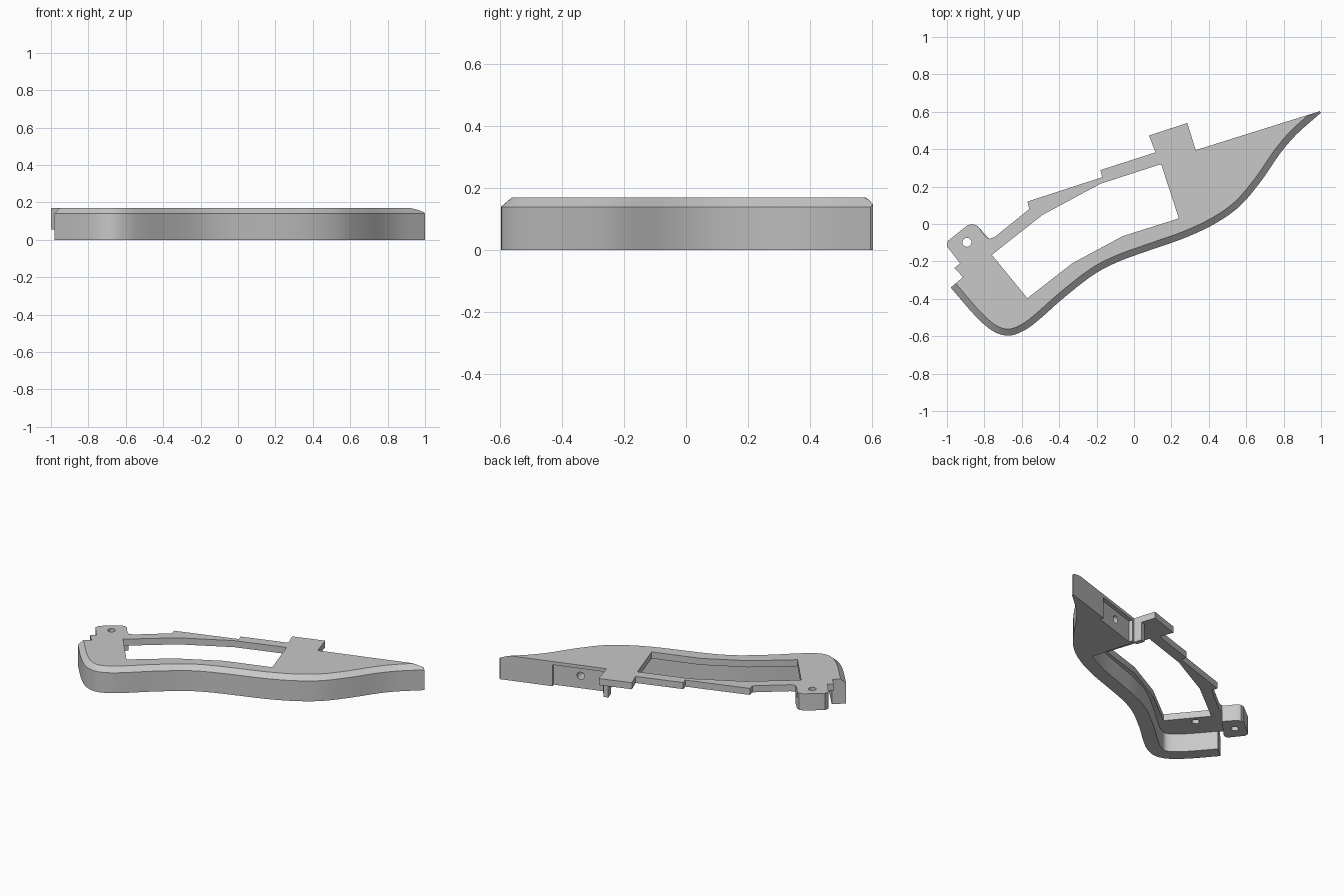
import bpy, bmesh, math
from mathutils import Vector

cube = bpy.data.objects.get("Cube")
if cube:
    bpy.data.objects.remove(cube, do_unlink=True)

grey = bpy.data.materials.new("plain grey")
grey.use_nodes = True
grey.diffuse_color = (0.58, 0.58, 0.58, 1)
grey.node_tree.nodes["Principled BSDF"].inputs["Base Color"].default_value = grey.diffuse_color

TOP, UNDER, RIM = 0.17, 0.125, 0.14
WALL, BEVEL = 0.09, 0.035


def vecs(*points):
    return [Vector(p) for p in points]


def finish(obj):
    """Clean the mesh, orient its faces, colour it and smooth its curved sides."""
    bm = bmesh.new()
    bm.from_mesh(obj.data)
    bmesh.ops.remove_doubles(bm, verts=bm.verts, dist=0.0005)
    bmesh.ops.recalc_face_normals(bm, faces=bm.faces)
    bm.to_mesh(obj.data)
    bm.free()
    obj.data.materials.clear()
    obj.data.materials.append(grey)
    bpy.ops.object.select_all(action='DESELECT')
    obj.select_set(True)
    bpy.context.view_layer.objects.active = obj
    bpy.ops.object.shade_smooth_by_angle(angle=math.radians(30))
    return obj


def slab(name, loops, z0, z1):
    """Extrude a flat outline; any further loops are holes."""
    curve = bpy.data.curves.new(name, 'CURVE')
    curve.dimensions, curve.fill_mode = '2D', 'BOTH'
    curve.extrude = (z1 - z0) / 2
    for loop in loops:
        spline = curve.splines.new('POLY')
        spline.points.add(len(loop) - 1)
        for point, p in zip(spline.points, loop):
            point.co = (p[0], p[1], 0, 1)
        spline.use_cyclic_u = True
    obj = bpy.data.objects.new(name, curve)
    bpy.context.collection.objects.link(obj)
    bpy.ops.object.select_all(action='DESELECT')
    obj.select_set(True)
    bpy.context.view_layer.objects.active = obj
    bpy.ops.object.convert(target='MESH')
    obj = bpy.context.object
    for v in obj.data.vertices:
        v.co.z += (z0 + z1) / 2
    return finish(obj)


def circle(centre, r, n=24):
    return [centre + Vector((math.cos(a), math.sin(a))) * r
            for a in (2 * math.pi * i / n for i in range(n))]


def drill(obj, centre, axis, r, depth):
    """Cut a round blind hole."""
    bpy.ops.mesh.primitive_cylinder_add(vertices=24, radius=r, depth=depth * 2, location=centre,
                                        rotation=axis.to_track_quat('Z', 'Y').to_euler())
    cutter = bpy.context.object
    cutter.hide_render = True
    mod = obj.modifiers.new("hole", 'BOOLEAN')
    mod.object, mod.operation, mod.solver = cutter, 'DIFFERENCE', 'EXACT'
    bpy.context.view_layer.objects.active = obj
    bpy.ops.object.modifier_apply(modifier=mod.name)
    bpy.data.objects.remove(cutter, do_unlink=True)
    finish(obj)


def smooth_path(ctrl, steps=5):
    """Sample a Catmull-Rom path."""
    pts = [ctrl[0] * 2 - ctrl[1]] + ctrl + [ctrl[-1] * 2 - ctrl[-2]]
    out = []
    for a, b, c, d in zip(pts, pts[1:], pts[2:], pts[3:]):
        for i in range(steps):
            t = i / steps
            out.append((b * 2 + (c - a) * t + (a * 2 - b * 5 + c * 4 - d) * t ** 2
                        + (b * 3 - a - c * 3 + d) * t ** 3) / 2)
    return out + [ctrl[-1]]


# Sweeping front edge, from the pointed tip to the blunt end
edge = smooth_path(vecs(
    (1, .595), (.87, .48), (.78, .375), (.68, .23), (.565, .095), (.43, 0), (.27, -.075),
    (.085, -.14), (-.075, -.198), (-.21, -.267), (-.37, -.39), (-.5, -.505), (-.585, -.568),
    (-.67, -.597), (-.755, -.572), (-.85, -.49), (-.98, -.34)))
tip, corner = Vector((1, .605)), Vector((.33, .395))
along = (corner - tip).normalized()
outward = Vector((along.y, -along.x))

# Front wall: bevelled section lofted along the edge, trimmed by the wing's back line
bm = bmesh.new()
rings, inner, widths = [], [], []
for i, p in enumerate(edge):
    t = (edge[min(i + 1, len(edge) - 1)] - edge[max(i - 1, 0)]).normalized()
    n = Vector((t.y, -t.x))
    room = (tip - p).dot(outward) / max(n.dot(outward), 0.05)
    bevel, width = min(BEVEL, room * 0.98), min(WALL, room)
    top = RIM + (TOP - RIM) * bevel / BEVEL
    inner.append(p + n * width)
    widths.append(width)
    section = ((0, 0), (0, RIM), (bevel, top), (width, top), (width, 0))
    rings.append([bm.verts.new((*(p + n * d), z)) for d, z in section])
for a, b in zip(rings, rings[1:]):
    for k in range(5):
        m = (k + 1) % 5
        bm.faces.new((a[k], a[m], b[m], b[k]))
bm.faces.new(rings[0])
bm.faces.new(rings[-1])
mesh = bpy.data.meshes.new("front_wall")
bm.to_mesh(mesh)
bm.free()
wall = bpy.data.objects.new("front_wall", mesh)
bpy.context.collection.objects.link(wall)
finish(wall)

# Solid wing with a shallow open slot in its back face
split = min(range(len(inner)), key=lambda i: (inner[i] - Vector((.41, .085))).length)
first = next(i for i, w in enumerate(widths) if w >= WALL) - 1
wing_edge = inner[first:split + 1]
span = corner - tip
slot_a, slot_b = tip + span * 0.97, tip + span * 0.5
inset = outward * -0.025
slab("wing_top", [wing_edge + [corner]], RIM + 0.007, TOP)
wing = slab("wing_body", [wing_edge + [corner, slot_a, slot_a + inset, slot_b + inset, slot_b]],
            0, RIM + 0.007)
hole = tip + span * 0.75 + inset
drill(wing, (hole.x, hole.y, 0.085), Vector((outward.x, outward.y, 0)), 0.025, 0.08)

# Small post under the tab, standing out from the wing corner
side = along * 0.03
slab("wing_post", [[corner, corner + outward * 0.055, corner + outward * 0.055 + side,
                    corner + side]], 0, UNDER)

# Thin plate with tab, stepped back bar and large opening
outline = inner[split:] + vecs(
    (-.916, -.283), (-.96, -.235), (-.93, -.21), (-1, -.12), (-.995, -.09), (-.89, -.006),
    (-.86, 0), (-.835, -.012), (-.8, -.06), (-.775, -.08), (-.745, -.07), (-.56, .08),
    (-.57, .12), (-.17, .25), (-.18, .288), (.115, .383), (.08, .473), (.285, .54)) + [corner]
opening = vecs((.145, .32), (.24, .03), (-.06, -.065), (-.33, -.21), (-.57, -.397),
               (-.76, -.165), (-.49, .048), (-.18, .215))
screw = circle(Vector((-.893, -.098)), 0.024)
plate = slab("plate", [outline, opening, screw], UNDER, TOP)
drill(plate, (-.73, -.28, UNDER), Vector((0, 0, 1)), 0.024, 0.03)

# Rounded mounting foot below the end of the plate
foot = vecs((-.9, -.21), (-.93, -.21), (-1, -.12), (-.995, -.09), (-.89, -.006),
            (-.86, 0), (-.835, -.012), (-.775, -.08))
slab("mounting_foot", [foot, screw], 0.055, UNDER)
